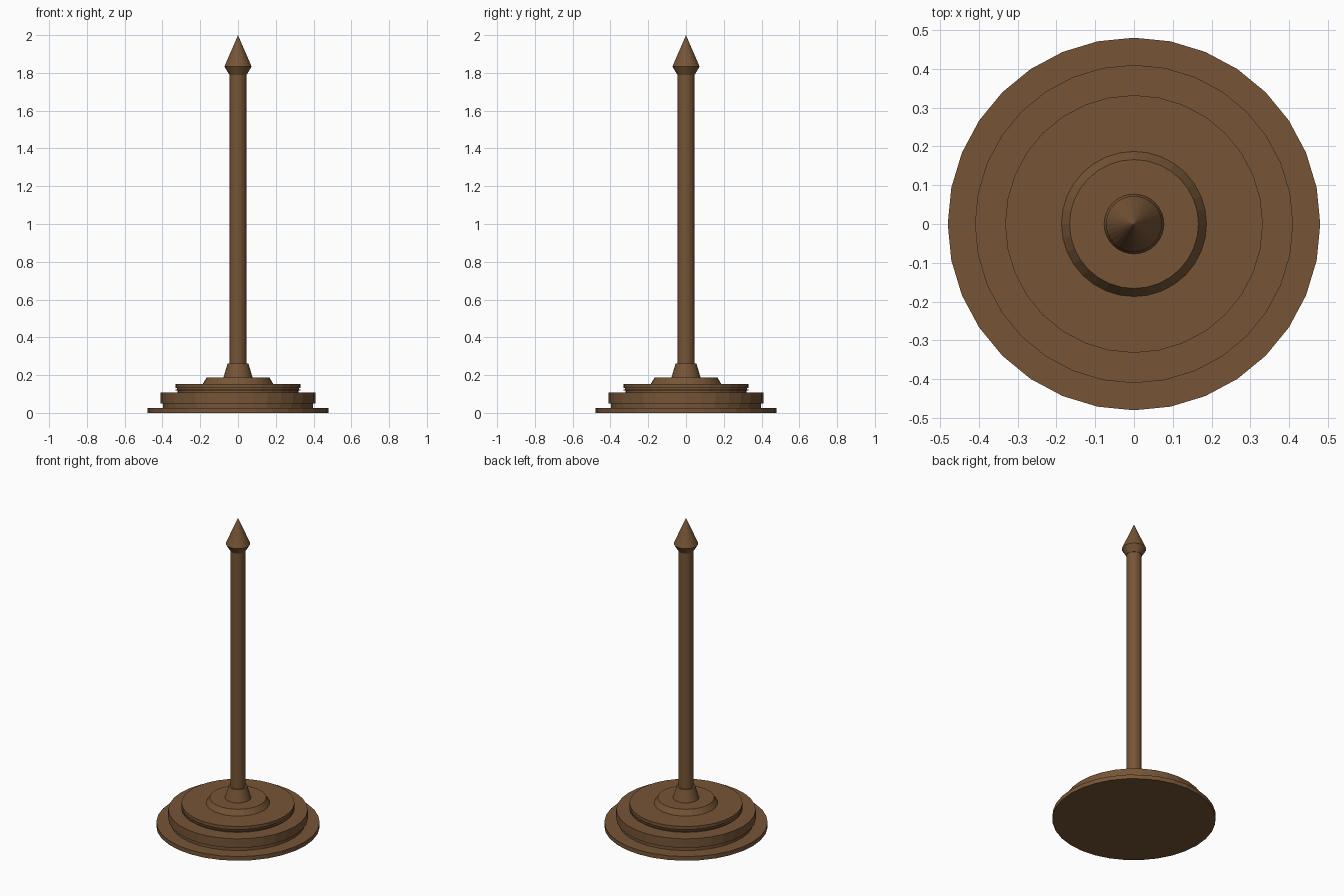
import bpy, bmesh, math

if "Cube" in bpy.data.objects:
    bpy.data.objects.remove(bpy.data.objects["Cube"])

SIDES = 32

wood = bpy.data.materials.new("brown_wood")
wood.diffuse_color = (0.18, 0.09, 0.037, 1.0)
wood.use_nodes = True
wood.node_tree.nodes["Principled BSDF"].inputs["Base Color"].default_value = wood.diffuse_color


def turned(name, profile):
    """Closed solid of revolution about z from (radius, height) points, bottom to top."""
    bm = bmesh.new()
    rings = []
    for r, z in profile:
        if r == 0:
            rings.append([bm.verts.new((0, 0, z))])
        else:
            rings.append([bm.verts.new((r * math.cos(2 * math.pi * i / SIDES),
                                        r * math.sin(2 * math.pi * i / SIDES), z))
                          for i in range(SIDES)])
    for a, b in zip(rings, rings[1:]):
        for i in range(SIDES):
            j = (i + 1) % SIDES
            if len(b) == 1:
                bm.faces.new((a[i], a[j], b[0]))
            else:
                bm.faces.new((a[i], a[j], b[j], b[i]))
    # end caps
    bm.faces.new(rings[0][::-1])
    if len(rings[-1]) > 1:
        bm.faces.new(rings[-1])
    bmesh.ops.recalc_face_normals(bm, faces=bm.faces)
    mesh = bpy.data.meshes.new(name)
    bm.to_mesh(mesh)
    bm.free()
    mesh.materials.append(wood)
    obj = bpy.data.objects.new(name, mesh)
    bpy.context.collection.objects.link(obj)
    return obj


# Stepped round base
turned("base_plate", [(0.48, 0), (0.48, 0.027)])
turned("lower_step", [(0.397, 0.027), (0.397, 0.051), (0.41, 0.051), (0.41, 0.109)])
turned("upper_step", [(0.32, 0.109), (0.32, 0.118), (0.332, 0.118), (0.332, 0.124),
                      (0.322, 0.124), (0.322, 0.132), (0.332, 0.132), (0.332, 0.153)])
turned("base_cap", [(0.187, 0.153), (0.166, 0.187)])

# Post with its tapered socket and pointed tip
turned("post_socket", [(0.077, 0.187), (0.055, 0.262)])
turned("post", [(0.044, 0.187), (0.044, 1.80)])
turned("pointed_tip", [(0.046, 1.79), (0.072, 1.833), (0, 2.0)])
